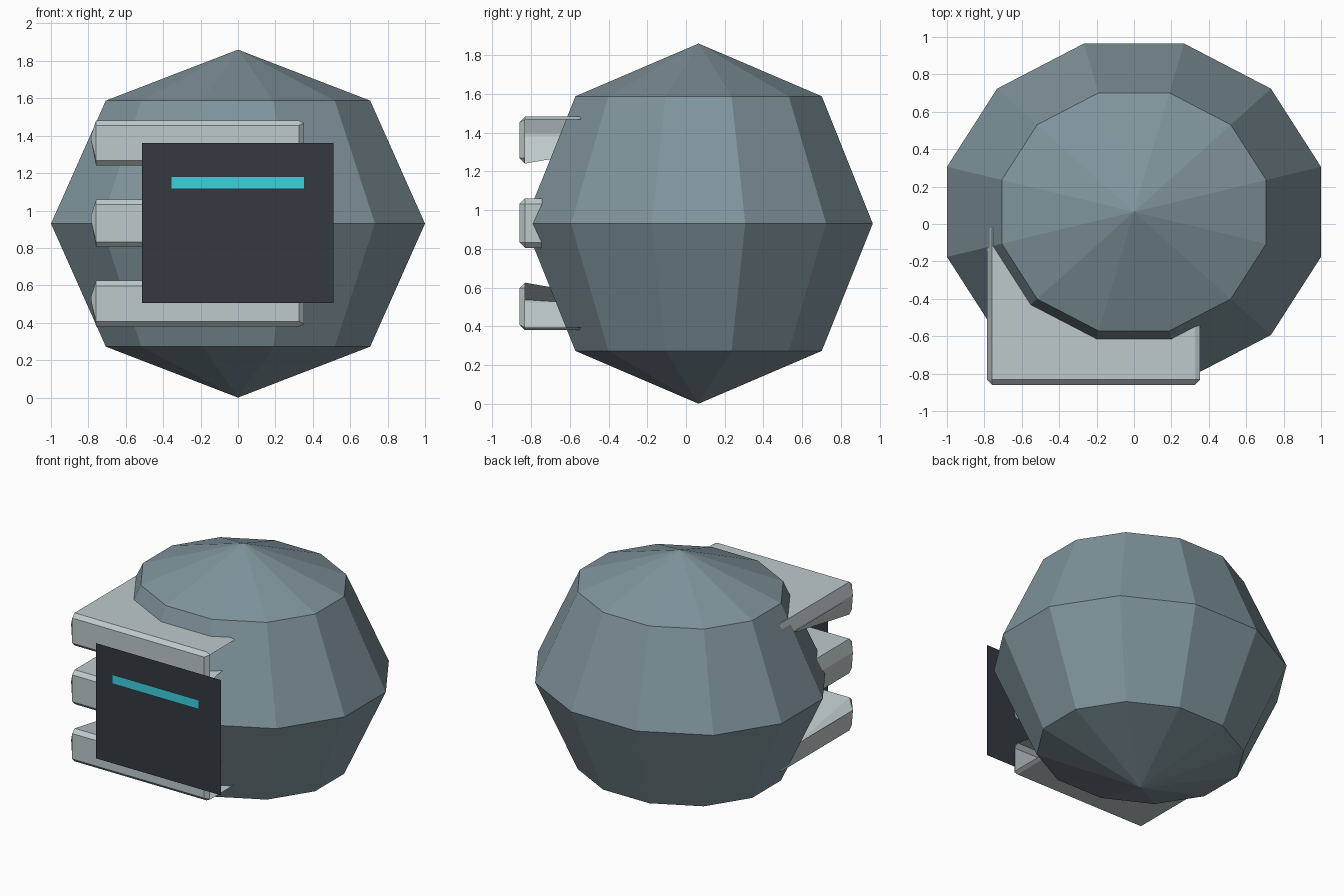
import bpy, bmesh, math
from mathutils import Matrix

if "Cube" in bpy.data.objects:
    bpy.data.objects.remove(bpy.data.objects["Cube"])


def srgb(r, g, b):
    return tuple(((c / 255 + 0.055) / 1.055) ** 2.4 for c in (r, g, b)) + (1.0,)


def material(name, rgb):
    m = bpy.data.materials.new(name)
    m.diffuse_color = srgb(*rgb)
    m.use_nodes = True
    m.node_tree.nodes["Principled BSDF"].inputs["Base Color"].default_value = m.diffuse_color
    return m


slate = material("slate blue grey", (128, 148, 156))
pale = material("pale grey", (190, 202, 203))
dark = material("dark charcoal", (52, 57, 65))
cyan = material("cyan", (62, 208, 224))


def make_object(name, bm, mat):
    me = bpy.data.meshes.new(name)
    bm.to_mesh(me)
    bm.free()
    me.materials.append(mat)
    ob = bpy.data.objects.new(name, me)
    bpy.context.collection.objects.link(ob)
    return ob


def plate(name, x0, x1, z0, z1, y, mat):
    bm = bmesh.new()
    bm.faces.new([bm.verts.new(c) for c in
                  ((x0, y, z0), (x1, y, z0), (x1, y, z1), (x0, y, z1))])
    make_object(name, bm, mat)


def bar(name, z0, z1, outer):
    """Chamfered bar; outer = 1 / -1 marks which side stays level, 0 = closed."""
    lo, hi = (-0.787, -0.86, z0), (0.353, 0.0, z1)
    bm = bmesh.new()
    bmesh.ops.create_cube(bm, size=1)
    for v in bm.verts:
        v.co = [lo[i] + (v.co[i] + 0.5) * (hi[i] - lo[i]) for i in range(3)]
    bmesh.ops.bevel(bm, geom=bm.edges[:], offset=0.028, segments=1,
                    affect='EDGES')
    mid, h = (z0 + z1) / 2, z1 - z0
    for v in bm.verts:
        up = v.co.z > mid
        # Left end comes to a blunt ridge
        if v.co.x < lo[0] + 0.005:
            v.co.z = z0 + h * (0.64 if up else 0.58)
        # Thin lip at the right end, inner face tapering towards the back
        elif outer and up == (outer > 0):
            if v.co.x > hi[0] - 0.005:
                v.co.z += 0.014 * outer
        elif outer and v.co.y > -0.1:
            v.co.z += 0.14 * outer
    if outer:
        # Open right end
        ends = [f for f in bm.faces
                if all(v.co.x > hi[0] - 0.005 for v in f.verts)]
        bmesh.ops.delete(bm, geom=ends, context='FACES')
        # Drop the hidden return of the inner right edge
        edge = [f for f in bm.faces
                if f.calc_center_median().x > hi[0] - 0.02
                and f.calc_center_median().y > -0.8
                and (f.calc_center_median().z - mid) * outer < 0.09]
        bmesh.ops.delete(bm, geom=edge, context='FACES')
    make_object(name, bm, pale)


# Faceted round body: twelve sides, four rings, slightly squashed
bm = bmesh.new()
bmesh.ops.create_uvsphere(bm, u_segments=12, v_segments=4, radius=1.035)
bm.transform(Matrix.Translation((0, 0.065, 0.93))
             @ Matrix.Diagonal((1, 0.9, 0.93 / 1.035, 1))
             @ Matrix.Rotation(math.radians(15), 4, 'Z'))
make_object("body", bm, slate)

# Three corner bars set into the body
bar("lower_bar", 0.38, 0.625, -1)
bar("middle_bar", 0.805, 1.06, 0)
bar("upper_bar", 1.24, 1.482, 1)

# Thin floating front panel with a lit strip ahead of it
plate("front_panel", -0.513, 0.51, 0.505, 1.36, -0.93, dark)
plate("light_strip", -0.358, 0.355, 1.115, 1.183, -0.966, cyan)
